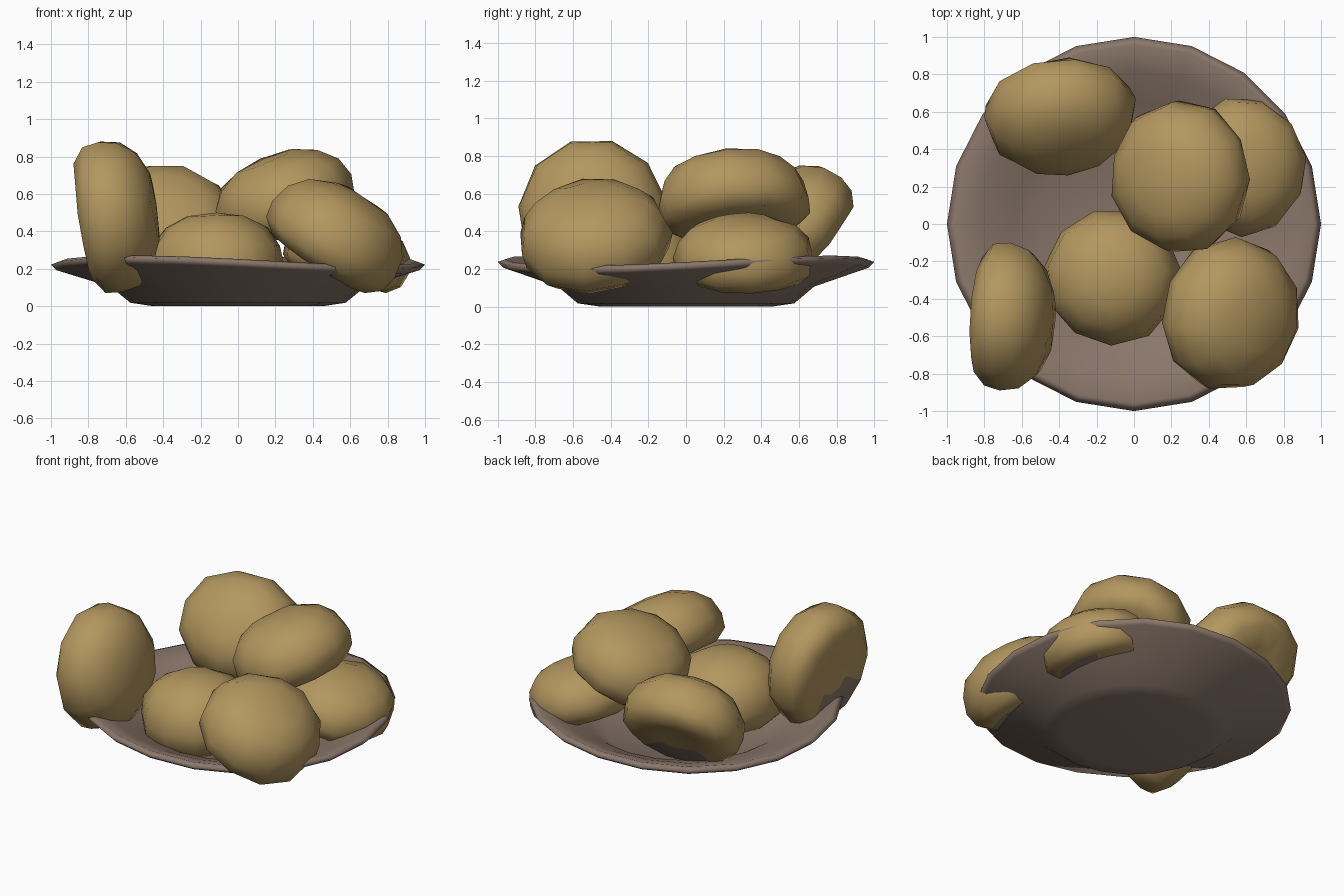
import bpy
import bmesh
import random
from math import cos, pi, radians
from mathutils import Vector, Matrix

if "Cube" in bpy.data.objects:
    bpy.data.objects.remove(bpy.data.objects["Cube"], do_unlink=True)


def material(name, rgb):
    mat = bpy.data.materials.new(name)
    mat.use_nodes = True
    mat.diffuse_color = (*rgb, 1)
    mat.node_tree.nodes["Principled BSDF"].inputs["Base Color"].default_value = (*rgb, 1)
    return mat


def revolve(profile, sides):
    """Spin an (r, z) profile into a closed bmesh with welded poles."""
    bm = bmesh.new()
    verts = [bm.verts.new((r, 0, z)) for r, z in profile]
    edges = [bm.edges.new(pair) for pair in zip(verts, verts[1:])]
    bmesh.ops.spin(bm, geom=verts + edges, cent=(0, 0, 0), axis=(0, 0, 1),
                   angle=2 * pi, steps=sides)
    bmesh.ops.remove_doubles(bm, verts=bm.verts, dist=0.001)
    bmesh.ops.recalc_face_normals(bm, faces=bm.faces)
    return bm


def finish(bm, name, *mats):
    mesh = bpy.data.meshes.new(name)
    bm.to_mesh(mesh)
    bm.free()
    for mat in mats:
        mesh.materials.append(mat)
    mesh.shade_smooth()
    obj = bpy.data.objects.new(name, mesh)
    bpy.context.collection.objects.link(obj)
    return obj


def bun(name, x, y, z, up):
    """A bun with its domed side toward `up`, sized to the given extents."""
    bm = revolve(BUN_PROFILE, 11)
    # Ring of faces around the hollow of the underside
    ring = [f for f in bm.faces if len(f.verts) == 4
            and f.calc_center_median().z < -.16]
    turn = Vector(up).to_track_quat('Z', 'Y').to_matrix().to_4x4()
    turn = turn @ Matrix.Rotation(rng.uniform(0, pi), 4, 'Z')
    for v in bm.verts:
        v.co *= rng.uniform(0.98, 1.02)
        v.co = turn @ v.co
    for axis, (lo, hi) in enumerate((x, y, z)):
        values = [v.co[axis] for v in bm.verts]
        start, size = min(values), max(values) - min(values)
        for v in bm.verts:
            v.co[axis] = lo + (v.co[axis] - start) / size * (hi - lo)
    # Brown patch on the lowest part of the underside
    ring.sort(key=lambda f: f.calc_center_median().z)
    for f in ring[:3]:
        f.material_index = 1
    return finish(bm, name, BREAD, BROWN)


rng = random.Random(4)
BROWN = material("grey brown", (0.255, 0.185, 0.147))
BREAD = material("golden tan bread", (0.45, 0.308, 0.115))

# Domed top, widest low down, flattened and slightly hollow underside
BUN_PROFILE = [(0, .25), (.17, .232), (.29, .172), (.365, .08), (.39, -.03),
               (.375, -.125), (.3, -.19), (.14, -.175), (0, -.165)]

# Shallow plate with a gently warped rim
PLATE_PROFILE = [(0, .04), (.52, .045), (.64, .12), (.82, .195), (.96, .245),
                 (1, .23), (.97, .2), (.68, .105), (.575, .018), (.45, 0), (0, 0)]
bm = revolve(PLATE_PROFILE, 20)
for v in bm.verts:
    r = v.co.xy.length
    if r > 0.6:
        angle = -Vector((1, 0)).angle_signed(v.co.xy)
        v.co.z += 0.03 * (r - 0.6) / 0.4 * cos(2 * (angle - radians(53)))
finish(bm, "plate", BROWN)

# Buns piled on the plate
bun("standing_bun", (-.88, -.42), (-.89, -.10), (.07, .88), (.97, -.08, .17))
bun("back_bun", (-.80, .01), (.26, .89), (.09, .75), (.15, -.75, .65))
bun("top_bun", (-.12, .62), (-.15, .66), (.31, .84), (-.4, -.1, .88))
bun("middle_bun", (-.48, .25), (-.65, .07), (.04, .50), (0, 0, 1))
bun("front_bun", (.15, .88), (-.88, -.07), (.07, .68), (.52, -.1, .8))
bun("side_bun", (.24, .92), (-.07, .67), (.07, .50), (.3, 0, .95))
